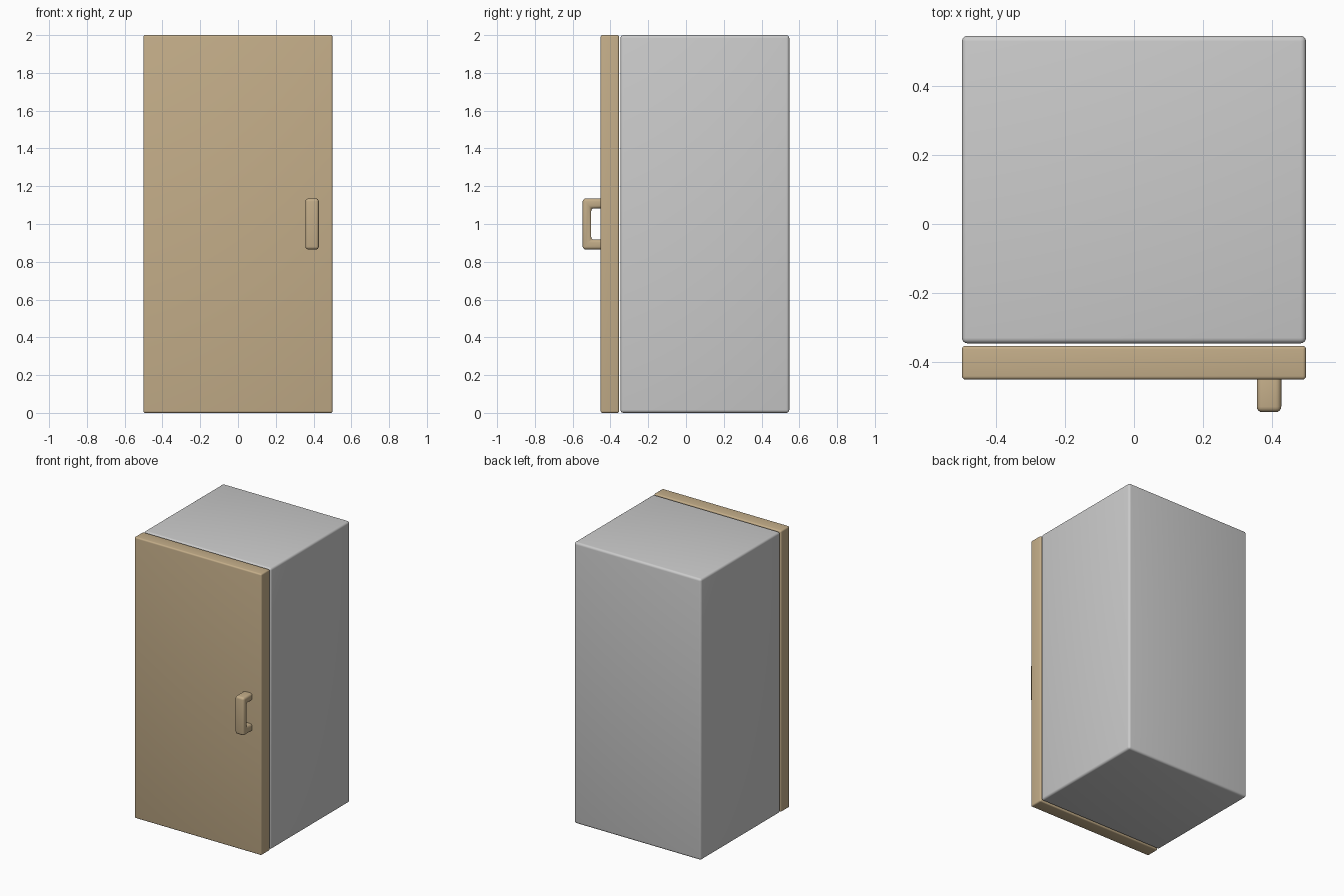
import bpy, bmesh

if "Cube" in bpy.data.objects:
    bpy.data.objects.remove(bpy.data.objects["Cube"])


def material(name, color):
    mat = bpy.data.materials.new(name)
    mat.diffuse_color = color
    mat.use_nodes = True
    mat.node_tree.nodes["Principled BSDF"].inputs["Base Color"].default_value = mat.diffuse_color
    return mat


def finish(name, bm, bevel, mat=None):
    bmesh.ops.recalc_face_normals(bm, faces=bm.faces)
    mesh = bpy.data.meshes.new(name)
    bm.to_mesh(mesh)
    bm.free()
    obj = bpy.data.objects.new(name, mesh)
    bpy.context.collection.objects.link(obj)
    if mat:
        mesh.materials.append(mat)
    mod = obj.modifiers.new("rounded_edges", 'BEVEL')
    mod.width = bevel
    mod.segments = 4
    mod.limit_method = 'ANGLE'
    bpy.ops.object.select_all(action='DESELECT')
    obj.select_set(True)
    bpy.context.view_layer.objects.active = obj
    bpy.ops.object.modifier_apply(modifier=mod.name)
    bpy.ops.object.shade_smooth_by_angle()
    return obj


def extruded(name, profile, x0, x1, bevel, mat=None):
    """Extrude a side profile of (y, z) points from x0 to x1."""
    bm = bmesh.new()
    face = bm.faces.new([bm.verts.new((x0, y, z)) for y, z in profile])
    geom = bmesh.ops.extrude_face_region(bm, geom=[face])["geom"]
    verts = [g for g in geom if isinstance(g, bmesh.types.BMVert)]
    bmesh.ops.translate(bm, verts=verts, vec=(x1 - x0, 0, 0))
    return finish(name, bm, bevel, mat)


def rect(y0, y1, z0, z1):
    return [(y0, z0), (y1, z0), (y1, z1), (y0, z1)]


wood = material("wood", (0.55, 0.42, 0.25, 1))

# Cabinet body and door, with a thin gap between them
extruded("cabinet_body", rect(-0.347, 0.547, 0, 2), -0.5, 0.5, 0.016)
extruded("door", rect(-0.452, -0.354, 0, 2), -0.5, 0.5, 0.01, wood)

# C-shaped pull handle, its feet sunk into the door
front, inner, foot = -0.547, -0.502, -0.43
lower = [(inner, 0.917), (foot, 0.917), (foot, 0.865), (front, 0.865)]
upper = [(y, 2 - z) for y, z in reversed(lower)]
extruded("door_handle", lower + upper, 0.357, 0.428, 0.016, wood)
